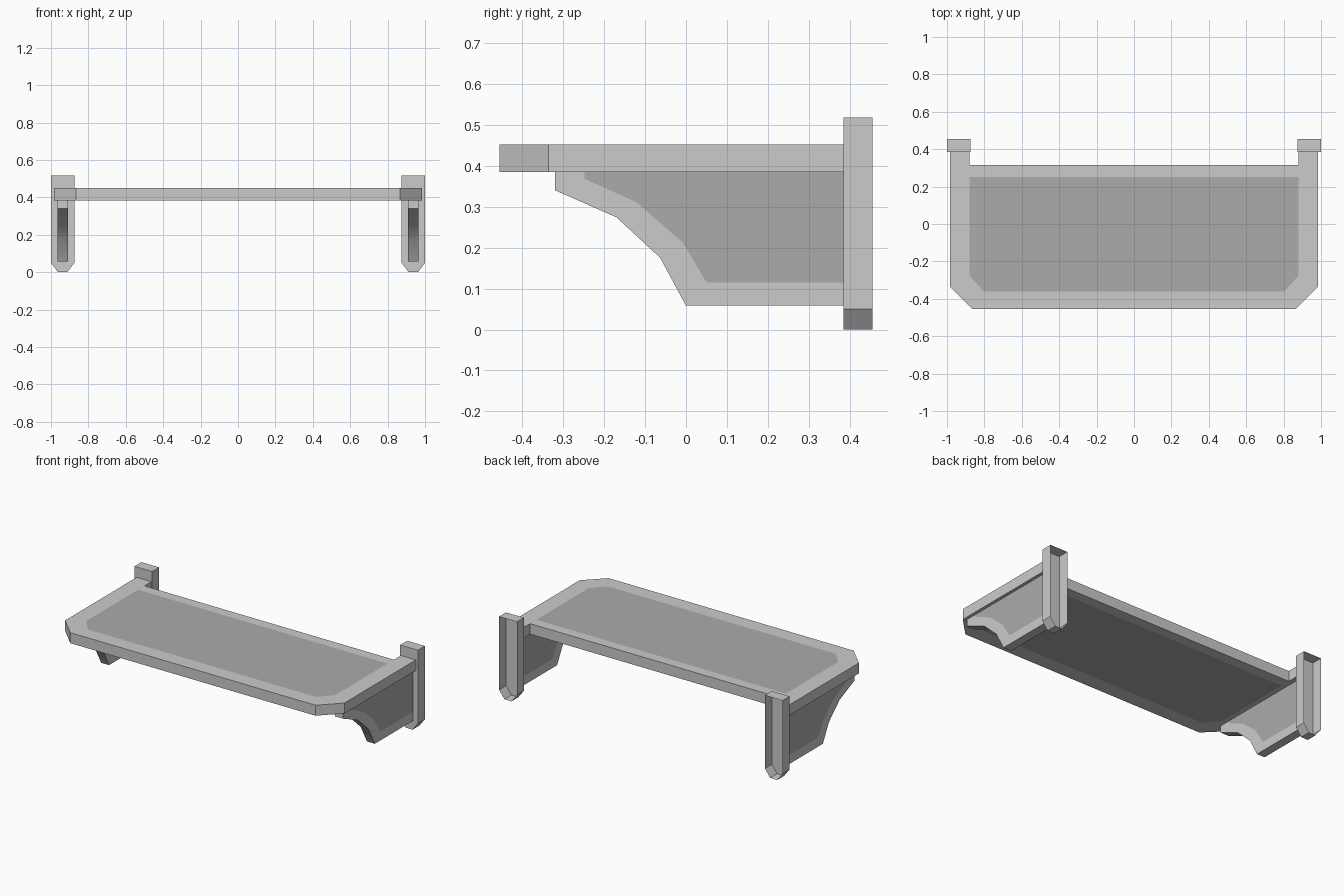
import bpy, bmesh, math

if "Cube" in bpy.data.objects:
    bpy.data.objects.remove(bpy.data.objects["Cube"])


def material(name, rgb):
    m = bpy.data.materials.new(name)
    m.diffuse_color = (*rgb, 1)
    m.use_nodes = True
    m.node_tree.nodes["Principled BSDF"].inputs["Base Color"].default_value = m.diffuse_color
    return m


FRAME = material("frame_grey", (0.78, 0.8, 0.79))
PANEL = material("panel_grey", (0.4, 0.41, 0.4))


def finish(name, bm):
    bmesh.ops.recalc_face_normals(bm, faces=bm.faces)
    me = bpy.data.meshes.new(name)
    bm.to_mesh(me)
    bm.free()
    me.materials.append(FRAME)
    me.materials.append(PANEL)
    ob = bpy.data.objects.new(name, me)
    bpy.context.collection.objects.link(ob)
    bpy.ops.object.select_all(action='DESELECT')
    ob.select_set(True)
    bpy.context.view_layer.objects.active = ob
    bpy.ops.object.shade_smooth_by_angle(angle=math.radians(30))
    return ob


def framed_plate(name, outer, inner, d0, d1, to3d):
    """Slab with a border between outer and inner loops and a darker flush panel inside."""
    bm = bmesh.new()
    cache = {}

    def vert(p, d):
        if (p, d) not in cache:
            cache[(p, d)] = bm.verts.new(to3d(p, d))
        return cache[(p, d)]

    def face(points, mat):
        vs = [vert(p, d) for p, d in dict.fromkeys(points)]
        if len(vs) < 3:
            return
        f = bm.faces.new(vs)
        f.material_index = mat
        if f.calc_area() < 1e-6:
            bm.faces.remove(f)

    n = len(outer)
    for i in range(n):
        j = (i + 1) % n
        for d in (d0, d1):
            face([(outer[i], d), (outer[j], d), (inner[j], d), (inner[i], d)], 0)
        face([(outer[i], d0), (outer[j], d0), (outer[j], d1), (outer[i], d1)], 0)
    for d in (d0, d1):
        face([(p, d) for p in inner], 1)
    return finish(name, bm)


# Shelf board: chamfered front corners, two rear arms reaching the posts
half_out = [(.88, .315), (.88, .385), (.985, .385), (.985, -.335), (.865, -.455)]
half_in = [(.88, .25), (.88, .25), (.88, .25), (.88, -.275), (.805, -.36)]


def mirrored(half):
    return half + [(-x, y) for x, y in reversed(half)]


framed_plate("shelf_board", mirrored(half_out), mirrored(half_in), .384, .451,
             lambda p, d: (p[0], p[1], d))

# Bracket profile in the side plane (y, z)
corner = (.385, .384)
b_out = [(-.32, .384), (-.32, .34), (-.17, .274), (-.063, .175), (0, .058), (.385, .058), corner]
b_in = [(-.248, .384), (-.248, .368), (-.12, .31), (-.008, .212), (.05, .115), (.385, .115), corner]

# Wall post outline in the front plane, relative to its centre line
p_out = [(-.0625, .517), (-.0625, .05), (-.025, 0), (.025, 0), (.0625, .05), (.0625, .517)]

for side, label in ((-1, "left"), (1, "right")):
    cx = side * .9375
    framed_plate(label + "_bracket", b_out, b_in, cx - .028, cx + .028,
                 lambda p, d: (d, p[0], p[1]))

    # Post is open at the back, where it meets the wall
    bm = bmesh.new()
    front = [bm.verts.new((cx + x, .385, z)) for x, z in p_out]
    back = [bm.verts.new((cx + x, .455, z)) for x, z in p_out]
    bm.faces.new(front)
    for i in range(len(p_out)):
        j = (i + 1) % len(p_out)
        bm.faces.new((front[i], front[j], back[j], back[i]))
    finish(label + "_wall_post", bm)
